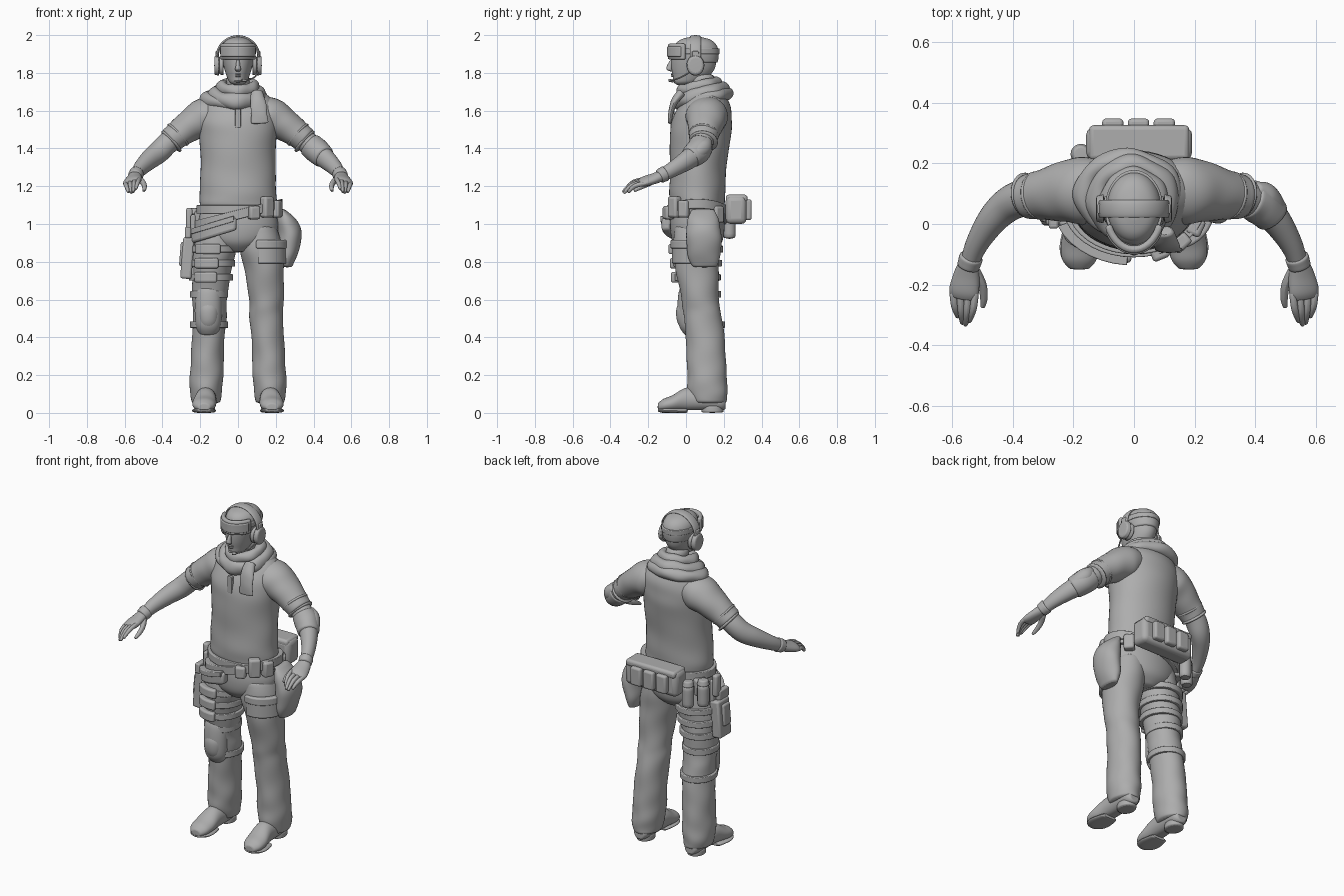
import bpy, bmesh
from math import sin, cos, pi, radians
from mathutils import Vector, Matrix

if "Cube" in bpy.data.objects:
    bpy.data.objects.remove(bpy.data.objects["Cube"])

GREY = (.42, .42, .42, 1)
grey = bpy.data.materials.new("plain grey")
grey.use_nodes = True
grey.diffuse_color = GREY
grey.node_tree.nodes["Principled BSDF"].inputs["Base Color"].default_value = GREY
X, Y, Z = Vector((1, 0, 0)), Vector((0, 1, 0)), Vector((0, 0, 1))
parts = []


def finish(name, bm, subdivide=0, bevel=0):
    bmesh.ops.recalc_face_normals(bm, faces=bm.faces)
    mesh = bpy.data.meshes.new(name)
    bm.to_mesh(mesh)
    bm.free()
    mesh.materials.append(grey)
    obj = bpy.data.objects.new(name, mesh)
    bpy.context.collection.objects.link(obj)
    if bevel:
        mod = obj.modifiers.new("Bevel", "BEVEL")
        mod.width, mod.segments = bevel, 3
    if subdivide:
        mod = obj.modifiers.new("Subdivision", "SUBSURF")
        mod.levels = mod.render_levels = subdivide
    parts.append(obj)
    return obj


def skin(bm, rings, closed_path):
    """Joins rings of vertices into a surface, capping open ends."""
    count, sides = len(rings), len(rings[0])
    for i in range(count if closed_path else count - 1):
        a, b = rings[i], rings[(i + 1) % count]
        for j in range(sides):
            k = (j + 1) % sides
            bm.faces.new((a[j], a[k], b[k], b[j]))
    if not closed_path:
        bm.faces.new(rings[0])
        bm.faces.new(rings[-1])


def spline(points, closed, steps):
    """Resamples rows of numbers along a Catmull-Rom curve."""
    n, out = len(points), []
    pick = (lambda i: points[i % n]) if closed else (lambda i: points[max(0, min(n - 1, i))])
    for i in range(n if closed else n - 1):
        for s in range(steps):
            t = s / steps
            out.append([b + t * (c - a + t * (2 * a - 5 * b + 4 * c - d + t * (3 * (b - c) + d - a))) / 2
                        for a, b, c, d in zip(pick(i - 1), pick(i), pick(i + 1), pick(i + 2))])
    return out if closed else out + [list(points[-1])]


def tube(name, points, ref=X, axis=None, side=1, closed=False, wrinkle=0, sides=16, steps=4, floor=None):
    """Lofts ellipses; each row is x, y, z, radius along ref, radius across it."""
    rows = spline(points, closed, steps)
    n = len(rows)
    centres = [Vector(r[:3]) for r in rows]
    bm, rings = bmesh.new(), []
    for k, row in enumerate(rows):
        if axis:
            tangent = axis
        elif closed:
            tangent = (centres[(k + 1) % n] - centres[k - 1]).normalized()
        else:
            tangent = (centres[min(k + 1, n - 1)] - centres[max(k - 1, 0)]).normalized()
        u = (ref - tangent * ref.dot(tangent)).normalized()
        v = tangent.cross(u)
        ring = []
        for j in range(sides):
            a = 2 * pi * j / sides
            fold = 1 + wrinkle * (sin(2 * a + k * 1.3) + sin(3 * a - k * .9))
            p = centres[k] + (u * cos(a) * row[3] + v * sin(a) * row[4]) * fold
            p.x *= side
            if floor is not None:
                p.z = max(p.z, floor)
            ring.append(bm.verts.new(p))
        rings.append(ring)
    skin(bm, rings, closed)
    return finish(name, bm, subdivide=1)


def band(name, x, y, rx, ry, low, high, thick=.015, start=0, end=360, tilt=0, bevel=.004):
    """Curved strap or plate wrapped round an upright ellipse; front is at -90 degrees."""
    whole = end - start >= 360
    count = max(6, int((end - start) / 9))
    bm, rings = bmesh.new(), []
    for i in range(count if whole else count + 1):
        a = radians(start + (end - start) * i / count)
        ring = []
        for grow, z in ((-.01, low), (thick, low), (thick, high), (-.01, high)):
            px = x + (rx + grow) * cos(a)
            ring.append(bm.verts.new((px, y + (ry + grow) * sin(a), z + tilt * px)))
        rings.append(ring)
    skin(bm, rings, whole)
    return finish(name, bm, bevel=bevel)


def box(name, at, size, turn=0, lean=0, bevel=.012):
    bm = bmesh.new()
    bmesh.ops.create_cube(bm, size=1)
    place = Matrix.Translation(at) @ Matrix.Rotation(turn, 4, "Z") @ Matrix.Rotation(lean, 4, "Y")
    bmesh.ops.transform(bm, matrix=place @ Matrix.Diagonal((*size, 1)), verts=bm.verts)
    return finish(name, bm, bevel=bevel)


def loop(name, x, y, z, rx, ry, rise, tall, wide):
    """Lumpy roll of cloth round the neck, higher at the back."""
    pts = []
    for i in range(12):
        a = i * pi / 6
        lump = 1 + .12 * sin(i * 2.3)
        pts.append((x + rx * cos(a), y + ry * sin(a), z + rise * sin(a), tall * lump, wide * lump))
    tube(name, pts, ref=Z, closed=True, wrinkle=.04, steps=3)


# Shirt and trousers
tube("shirt", [(0, .06, 1.08, .19, .13), (0, .06, 1.1, .205, .145), (0, .06, 1.17, .205, .15),
               (0, .065, 1.3, .2, .15), (0, .075, 1.45, .205, .163), (0, .085, 1.55, .215, .16),
               (0, .1, 1.63, .2, .135), (0, .105, 1.69, .15, .1), (0, .09, 1.74, .07, .07)],
     axis=Z, wrinkle=.006, sides=24)
box("placket", (0, -.072, 1.56), (.03, .02, .1), bevel=.004)
tube("trouser_seat", [(0, .06, 1.12, .18, .12), (0, .06, 1.05, .205, .14), (0, .06, .97, .215, .145),
                      (0, .06, .9, .17, .13), (0, .06, .85, .06, .08)], axis=Z, sides=24)
for side, word in ((1, "left"), (-1, "right")):
    tube(word + "_trouser_leg",
         [(.1, .06, 1, .1, .12), (.12, .055, .88, .118, .125), (.14, .06, .75, .105, .115),
          (.15, .075, .6, .093, .1), (.15, .09, .5, .09, .102), (.16, .105, .35, .087, .105),
          (.165, .11, .22, .09, .105), (.17, .115, .12, .087, .107), (.17, .125, .05, .075, .09)],
         axis=Z, side=side, wrinkle=.016, sides=20)
    # Boots
    tube(word + "_boot", [(.17, .21, .05, .03, .03), (.17, .18, .06, .05, .05), (.17, .09, .07, .057, .06),
                          (.172, 0, .07, .058, .065), (.178, -.07, .05, .065, .045),
                          (.18, -.12, .04, .057, .035), (.18, -.15, .03, .03, .02)],
         axis=Y, side=side, floor=.015)
    tube(word + "_boot_sole", [(.178, .01, .01, .05, .015), (.18, -.07, .012, .067, .015),
                               (.18, -.12, .014, .057, .015), (.18, -.148, .016, .03, .01)],
         axis=Y, side=side, floor=0)
    tube(word + "_boot_heel", [(.17, .14, .04, .05, .06), (.17, .14, 0, .05, .06)], axis=Z, side=side)

    # Arms and short sleeves
    tube(word + "_sleeve", [(.1, .11, 1.59, .09, .1), (.17, .11, 1.57, .103, .115), (.24, .105, 1.53, .09, .1),
                            (.31, .095, 1.48, .076, .083), (.36, .088, 1.44, .07, .073)],
         ref=Z, side=side, wrinkle=.01)
    for start, r in ((.31, .081), (.345, .077)):
        tube(word + "_sleeve_cuff", [(start, .095, 1.79 - start, r, r + .003),
                                     (start + .016, .092, 1.775 - start, r - .002, r)],
             ref=Z, side=side, steps=2)
    tube(word + "_arm", [(.3, .1, 1.49, .06, .06), (.37, .085, 1.43, .06, .062), (.42, .06, 1.38, .06, .058),
                         (.47, .01, 1.34, .054, .05), (.52, -.07, 1.29, .042, .038),
                         (.545, -.14, 1.25, .033, .03)], ref=Z, side=side)
    # Gloved hands, with the fingers gently curled
    tube(word + "_glove_cuff", [(.535, -.105, 1.27, .043, .041), (.548, -.145, 1.25, .038, .038)],
         ref=Z, side=side)
    width = Vector((1, 0, -.3)).normalized()
    tube(word + "_palm", [(.545, -.13, 1.255, .034, .03), (.552, -.17, 1.24, .045, .028),
                          (.56, -.22, 1.225, .052, .025), (.563, -.245, 1.215, .045, .017)],
         ref=width, side=side)
    for i in range(4):
        spread = (i - 1.5) * .026
        reach = (.94, 1.05, 1, .8)[i]
        base = Vector((.56, -.22, 1.225)) + width * spread
        knuckle = base + Vector((-spread * .2, -.065, -.015)) * reach
        tip = knuckle + Vector((-spread * .4, -.045, -.045)) * reach
        tube(word + "_finger", [(*base, .013, .014), (*knuckle, .013, .013), (*tip, .009, .009)],
             side=side, sides=8, steps=3)
    tube(word + "_thumb", [(.525, -.15, 1.24, .018, .02), (.5, -.2, 1.215, .016, .018),
                           (.495, -.25, 1.19, .013, .013), (.5, -.275, 1.175, .008, .008)],
         side=side, sides=8)

    # Headset cups
    for name, inner, outer, r in (("ear_cushion", .075, .1, .048), ("ear_cup", .098, .126, .05)):
        tube(f"{word}_{name}", [(inner, .05, 1.84, r * 1.15, r), (outer, .05, 1.84, r, r * .85)],
             ref=Z, axis=X, side=side)
    box(word + "_headset_hinge", (side * .113, .05, 1.895), (.014, .035, .04), bevel=.005)

# Elbow guard worn on the left arm only
tube("elbow_guard", [(.375, .085, 1.425, .066, .066), (.42, .063, 1.385, .07, .07),
                     (.46, .02, 1.35, .06, .06)], ref=Z, wrinkle=.01)
tube("elbow_cap", [(.4, .115, 1.45, .02, .02), (.43, .1, 1.41, .045, .04), (.465, .06, 1.375, .04, .035),
                   (.485, .02, 1.35, .02, .02)], ref=Z)

# Head
tube("neck", [(0, .09, 1.64, .07, .07), (0, .08, 1.8, .06, .07)], axis=Z)
tube("head", [(0, -.015, 1.735, .02, .03), (0, .005, 1.75, .045, .07), (0, .025, 1.78, .06, .095),
              (0, .037, 1.82, .073, .115), (0, .042, 1.87, .084, .122), (0, .047, 1.92, .088, .122),
              (0, .05, 1.96, .073, .098), (0, .05, 1.985, .04, .055)], axis=Z, sides=24)
tube("cap", [(0, .065, 1.85, .08, .103), (0, .06, 1.9, .091, .115), (0, .052, 1.945, .086, .112),
             (0, .05, 1.975, .063, .082), (0, .05, 1.99, .025, .03)], axis=Z, sides=24)
tube("nose", [(0, -.072, 1.87, .008, .01), (0, -.085, 1.84, .012, .016), (0, -.088, 1.818, .017, .016),
              (0, -.075, 1.808, .01, .008)], axis=Z, sides=10)
for name, z, wide in (("upper_lip", 1.793, .024), ("lower_lip", 1.783, .02), ("chin", 1.755, .022)):
    tube(name, [(-wide, -.057, z, .003, .004), (0, -.072, z, .006, .01), (wide, -.057, z, .003, .004)],
         ref=Z, axis=X, sides=8)
# Goggles, headset band and microphone
band("goggle_strap", 0, .05, .09, .122, 1.9, 1.93, thick=.006)
band("goggle_frame", 0, .045, .09, .127, 1.87, 1.955, thick=.014, start=-158, end=-22, bevel=.01)
band("goggle_lens", 0, .045, .09, .127, 1.885, 1.94, thick=.019, start=-150, end=-30, bevel=.006)
tube("headset_band", [(.112 * cos(i * pi / 8), .05, 1.88 + .112 * sin(i * pi / 8), .03, .008)
                      for i in range(9)], ref=Y)
tube("microphone_boom", [(.11, .03, 1.81, .005, .005), (.085, -.03, 1.775, .005, .005),
                         (.04, -.08, 1.76, .005, .005)], ref=Z, sides=6)
tube("microphone", [(.045, -.078, 1.76, .008, .008), (.02, -.088, 1.76, .01, .009)], ref=Z, sides=8)

# Scarf
loop("scarf_roll", -.005, .08, 1.68, .115, .11, .03, .045, .04)
loop("scarf_neck_roll", 0, .07, 1.725, .085, .09, .02, .035, .03)
loop("scarf_drape", -.02, .1, 1.665, .145, .115, .025, .035, .035)
tube("scarf_tail", [(.1, -.02, 1.7, .03, .025), (.105, -.06, 1.65, .042, .02), (.112, -.08, 1.59, .043, .014),
                    (.115, -.085, 1.53, .047, .01)], wrinkle=.02)

# Belts and belt pouches
band("trouser_belt", 0, .06, .205, .145, 1.055, 1.1)
band("equipment_belt", 0, .06, .215, .15, 1.025, 1.075, thick=.02, tilt=.25)
band("slung_pouch", 0, .06, .22, .15, .97, 1.04, thick=.04, start=-165, end=-92, tilt=.3, bevel=.015)
band("slung_pouch_flap", 0, .06, .22, .15, 1.02, 1.05, thick=.047, start=-160, end=-95, tilt=.3)
for angle, z, wide, tall in ((-68, 1.06, .06, .07), (-47, 1.09, .065, .11), (-25, 1.08, .06, .09),
                             (40, 1.05, .06, .09), (150, 1.02, .07, .1)):
    a = radians(angle)
    box("belt_pouch", (.225 * cos(a), .06 + .165 * sin(a), z), (.05, wide, tall), turn=a)
box("back_pack", (.017, .265, 1.075), (.35, .11, .15), bevel=.028)
box("back_pack_lid", (.017, .268, 1.135), (.33, .115, .04), bevel=.015)
for x in (-.07, .015, .1):
    box("back_pack_pocket", (x, .325, 1.075), (.07, .045, .11))
for x, y in ((-.175, .23), (-.235, .17)):
    tube("canister", [(x, y, 1.06, .034, .034), (x, y, .92, .034, .034)], axis=Z)
    tube("canister_lid", [(x, y, 1.085, .027, .027), (x, y, 1.05, .037, .037)], axis=Z)

# Soft pouch on the left hip and thigh pocket
tube("hip_pouch", [(.225, .09, 1.08, .02, .06), (.258, .09, 1.02, .055, .085), (.275, .095, .94, .065, .095),
                   (.265, .095, .84, .052, .09), (.26, .1, .77, .025, .065)], axis=Z, wrinkle=.015)
band("thigh_pocket", .135, .06, .11, .12, .79, .9, start=-105, end=10, bevel=.008)
band("thigh_pocket_flap", .135, .06, .11, .12, .87, .915, thick=.023, start=-108, end=12, bevel=.008)

# Holster rig on the right thigh
for z, x, r in ((.85, -.128, .117), (.775, -.137, .11), (.7, -.143, .104)):
    band("thigh_strap", x, .06, r, r + .008, z, z + .035, thick=.012)
    band("thigh_strap_pouch", x, .06, r, r + .008, z - .01, z + .045, thick=.028, start=-135, end=-75, bevel=.01)
box("holster", (-.268, .05, .82), (.06, .11, .22), lean=.08)
box("holster_clip", (-.285, .04, .84), (.045, .07, .13), lean=.08)
box("holster_hanger", (-.238, .06, .97), (.025, .08, .16), bevel=.008)
box("pistol_slide", (-.265, .03, .955), (.032, .09, .06), bevel=.008)
box("pistol_grip", (-.258, .075, 1.02), (.034, .05, .13), bevel=.012)

# Knee pad
tube("knee_pad", [(-.155, .02, .68, .045, .04), (-.155, .015, .64, .068, .055), (-.157, .015, .55, .074, .062),
                  (-.157, .02, .46, .068, .058), (-.157, .035, .41, .045, .04)], axis=Z)
tube("knee_cap", [(-.157, 0, .6, .035, .03), (-.157, 0, .55, .058, .053), (-.157, .003, .48, .054, .05),
                  (-.157, .015, .43, .035, .03)], axis=Z)
for z, y in ((.61, .075), (.45, .095)):
    band("knee_strap", -.153, y, .093, .103, z, z + .035, thick=.008)

# Smooth shading, keeping hard edges
bpy.ops.object.select_all(action="DESELECT")
for obj in parts:
    obj.select_set(True)
bpy.context.view_layer.objects.active = parts[0]
bpy.ops.object.shade_smooth_by_angle(angle=radians(40))
